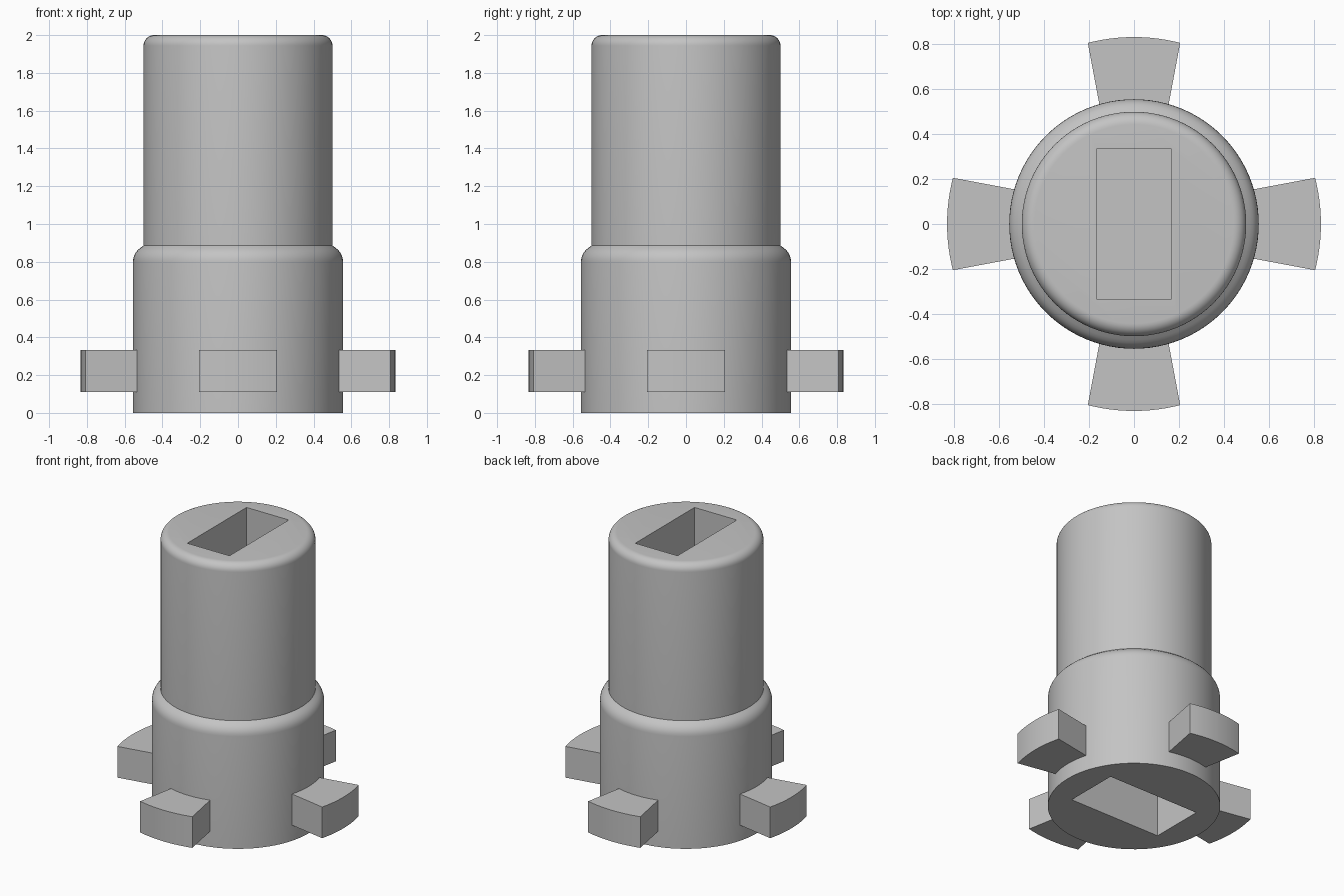
import bpy
import bmesh
from math import sin, cos, pi, radians
from mathutils import Matrix, Vector

cube = bpy.data.objects.get("Cube")
if cube:
    bpy.data.objects.remove(cube, do_unlink=True)

GREY = (0.55, 0.55, 0.55, 1)
grey = bpy.data.materials.new("plain grey")
grey.use_nodes = True
grey.diffuse_color = GREY
grey.node_tree.nodes["Principled BSDF"].inputs["Base Color"].default_value = GREY


def make_object(name, bm):
    bmesh.ops.recalc_face_normals(bm, faces=bm.faces)
    mesh = bpy.data.meshes.new(name)
    bm.to_mesh(mesh)
    bm.free()
    mesh.materials.append(grey)
    obj = bpy.data.objects.new(name, mesh)
    bpy.context.collection.objects.link(obj)
    return obj


def select_only(obj):
    bpy.ops.object.select_all(action='DESELECT')
    obj.select_set(True)
    bpy.context.view_layer.objects.active = obj


def rounded_corner(radius, top, fillet, end=pi / 2, steps=8):
    """Quarter-round points from the side wall up onto the top."""
    return [(radius - fillet + fillet * cos(end * i / steps),
             top - fillet + fillet * sin(end * i / steps))
            for i in range(steps + 1)]


def turned(name, profile, segments=96):
    bm = bmesh.new()
    verts = [bm.verts.new((r, 0, z)) for r, z in profile]
    edges = [bm.edges.new(pair) for pair in zip(verts, verts[1:])]
    bmesh.ops.spin(bm, geom=verts + edges, cent=(0, 0, 0), axis=(0, 0, 1),
                   angle=2 * pi, steps=segments)
    bmesh.ops.remove_doubles(bm, verts=bm.verts, dist=0.0001)
    # Close the flat ends with single discs
    rims = [e for e in bm.edges if e.is_boundary]
    bmesh.ops.holes_fill(bm, edges=rims, sides=0)
    return make_object(name, bm)


def cut_slot(body, name, size, z_low, z_high):
    bm = bmesh.new()
    place = (Matrix.Translation((0, 0, (z_low + z_high) / 2))
             @ Matrix.Diagonal((size[0], size[1], z_high - z_low, 1)))
    bmesh.ops.create_cube(bm, size=1, matrix=place)
    cutter = make_object(name, bm)
    cutter.hide_render = True
    mod = body.modifiers.new(name, 'BOOLEAN')
    mod.operation = 'DIFFERENCE'
    mod.solver = 'EXACT'
    mod.object = cutter
    select_only(body)
    bpy.ops.object.modifier_apply(modifier=mod.name)
    bpy.data.objects.remove(cutter, do_unlink=True)


# Stepped round body with rounded shoulder and rounded top
shoulder = [p for p in rounded_corner(0.556, 0.889, 0.089) if p[0] > 0.502]
profile = ([(0.556, 0)] + shoulder + [(0.5, 0.886)]
           + rounded_corner(0.5, 2.0, 0.056))
body = turned("stepped_body", profile)

# Blind rectangular slots, turned a quarter from each other
cut_slot(body, "top_slot", (0.333, 0.667), 1.4, 2.1)
cut_slot(body, "bottom_slot", (0.722, 0.389), -0.1, 0.5)
select_only(body)
bpy.ops.object.shade_smooth_by_angle(angle=radians(30))

# Four flared lugs with curved outer faces
HALF_ANGLE = radians(14.3)
STEPS = 12
for name, turn in (("back_lug", 0), ("right_lug", 1), ("front_lug", 2), ("left_lug", 3)):
    outline = [(-0.135, 0.43), (0.135, 0.43)]
    for i in range(STEPS + 1):
        a = HALF_ANGLE * (1 - 2 * i / STEPS)
        outline.append((0.833 * sin(a), 0.833 * cos(a)))
    bm = bmesh.new()
    base = bm.faces.new([bm.verts.new((x, y, 0.111)) for x, y in outline])
    raised = bmesh.ops.extrude_face_region(bm, geom=[base])["geom"]
    bmesh.ops.translate(bm, vec=Vector((0, 0, 0.222)),
                        verts=[g for g in raised if isinstance(g, bmesh.types.BMVert)])
    bmesh.ops.rotate(bm, verts=bm.verts, cent=(0, 0, 0),
                     matrix=Matrix.Rotation(turn * pi / 2, 3, 'Z'))
    # Close the underside if the extrusion left it open
    bmesh.ops.holes_fill(bm, edges=[e for e in bm.edges if e.is_boundary], sides=0)
    lug = make_object(name, bm)
    select_only(lug)
    bpy.ops.object.shade_smooth_by_angle(angle=radians(30))
